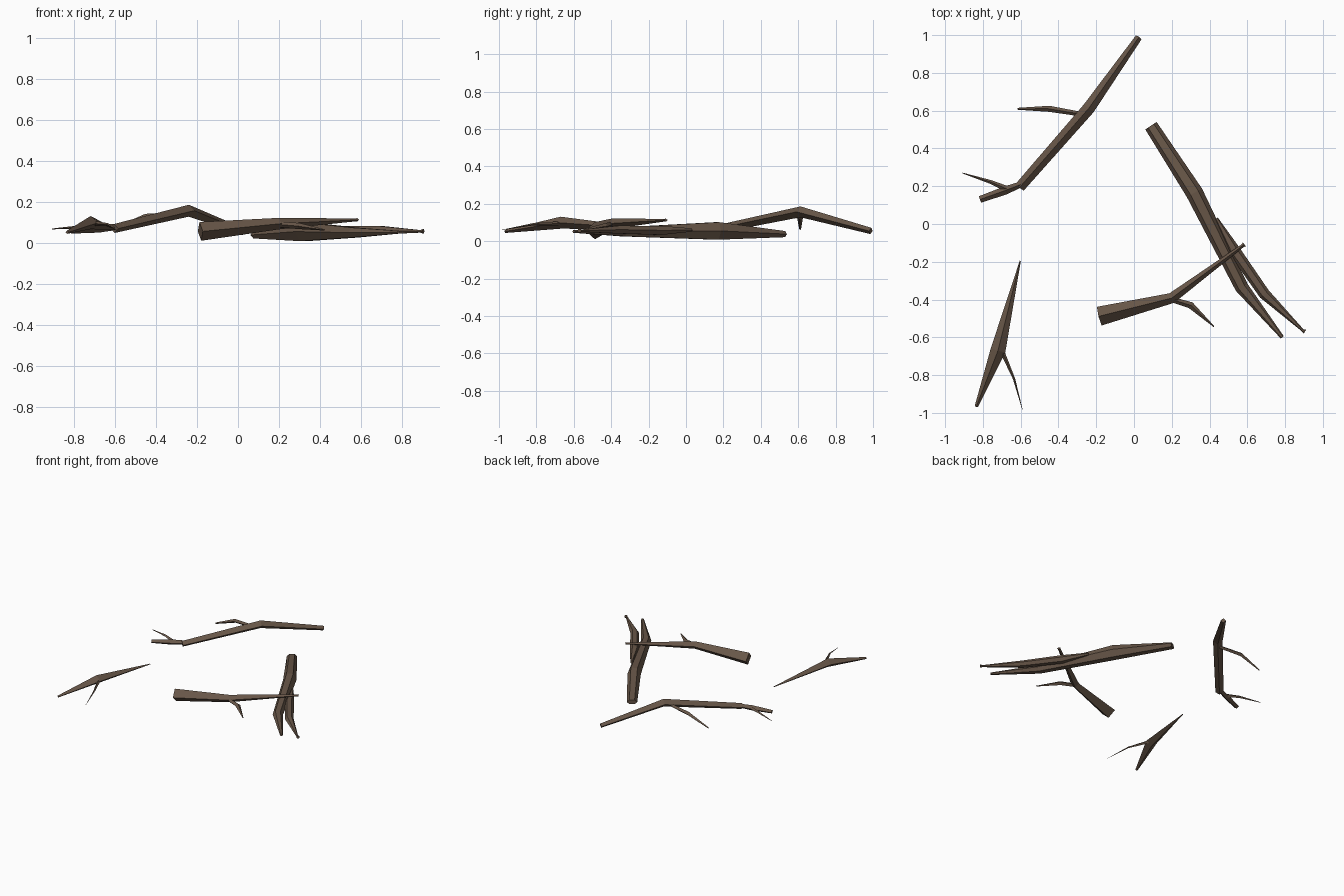
import bpy, bmesh, math
from mathutils import Vector

bark = bpy.data.materials.new("bark brown")
bark.diffuse_color = (0.138, 0.094, 0.065, 1)


def branch(name, rings, sides=4, phase=90):
    """Faceted tapered limb; each ring is x, y, z, half width, half height."""
    bm = bmesh.new()
    pts = [Vector(r[:3]) for r in rings]
    loops = []
    for i, r in enumerate(rings):
        a, b = pts[max(i - 1, 0)], pts[min(i + 1, len(pts) - 1)]
        t = (b - a).normalized()
        side = t.cross(Vector((0, 0, 1))).normalized()
        up = side.cross(t)
        loop = []
        for k in range(sides):
            g = math.radians(phase) + 2 * math.pi * k / sides
            loop.append(bm.verts.new(pts[i] + side * math.cos(g) * r[3] + up * math.sin(g) * r[4]))
        loops.append(loop)
    for p, q in zip(loops, loops[1:]):
        for k in range(sides):
            n = (k + 1) % sides
            bm.faces.new((p[k], p[n], q[n], q[k]))
    bm.faces.new(loops[0][::-1])
    bm.faces.new(loops[-1])
    bmesh.ops.recalc_face_normals(bm, faces=bm.faces[:])
    me = bpy.data.meshes.new(name)
    bm.to_mesh(me)
    bm.free()
    me.materials.append(bark)
    ob = bpy.data.objects.new(name, me)
    bpy.context.collection.objects.link(ob)


# Back left stick with two twigs
branch("back_stick", [
    (0.025, 0.988, 0.055, .018, .017), (-0.24, 0.612, 0.157, .033, .029),
    (-0.605, 0.195, 0.07, .028, .022)])
branch("back_stick_end", [
    (-0.56, 0.225, 0.08, .012, .012), (-0.68, 0.178, 0.07, .022, .02),
    (-0.815, 0.13, 0.058, .018, .013)])
branch("back_stick_end_twig", [
    (-0.66, 0.18, 0.072, .017, .014), (-0.76, 0.223, 0.078, .010, .009),
    (-0.908, 0.27, 0.068, .002, .002)])
branch("back_stick_side_twig", [
    (-0.27, 0.58, 0.14, .012, .012), (-0.45, 0.61, 0.128, .016, .014),
    (-0.615, 0.61, 0.065, .005, .005)])

# Thick forked log on the right
branch("forked_log", [
    (0.09, 0.52, 0.038, .036, .019), (0.32, 0.165, 0.055, .046, .054),
    (0.57, -0.335, 0.05, .036, .028), (0.785, -0.6, 0.052, .010, .008)], 6, 0)
branch("log_fork", [
    (0.437, 0.03, 0.06, .008, .01), (0.53, -0.14, 0.058, .032, .028),
    (0.69, -0.37, 0.062, .030, .024), (0.892, -0.562, 0.056, .007, .007),
    (0.905, -0.57, 0.056, .012, .012)], 6, 0)

# Front centre stick with one twig
branch("front_stick", [
    (-0.184, -0.488, 0.056, .051, .046), (0.20, -0.392, 0.094, .028, .028),
    (0.575, -0.115, 0.112, .009, .007), (0.584, -0.108, 0.113, .013, .008)])
branch("front_stick_twig", [
    (0.20, -0.40, 0.09, .014, .014), (0.30, -0.43, 0.082, .018, .015),
    (0.423, -0.543, 0.063, .003, .003)])

# Small stick at the front left with a thin twig
branch("left_stick", [
    (-0.602, -0.195, 0.066, .003, .003), (-0.72, -0.67, 0.099, .040, .032),
    (-0.835, -0.967, 0.052, .009, .008)])
branch("left_stick_twig", [
    (-0.70, -0.67, 0.095, .012, .012), (-0.635, -0.82, 0.09, .006, .006),
    (-0.59, -0.985, 0.06, .001, .001)])
